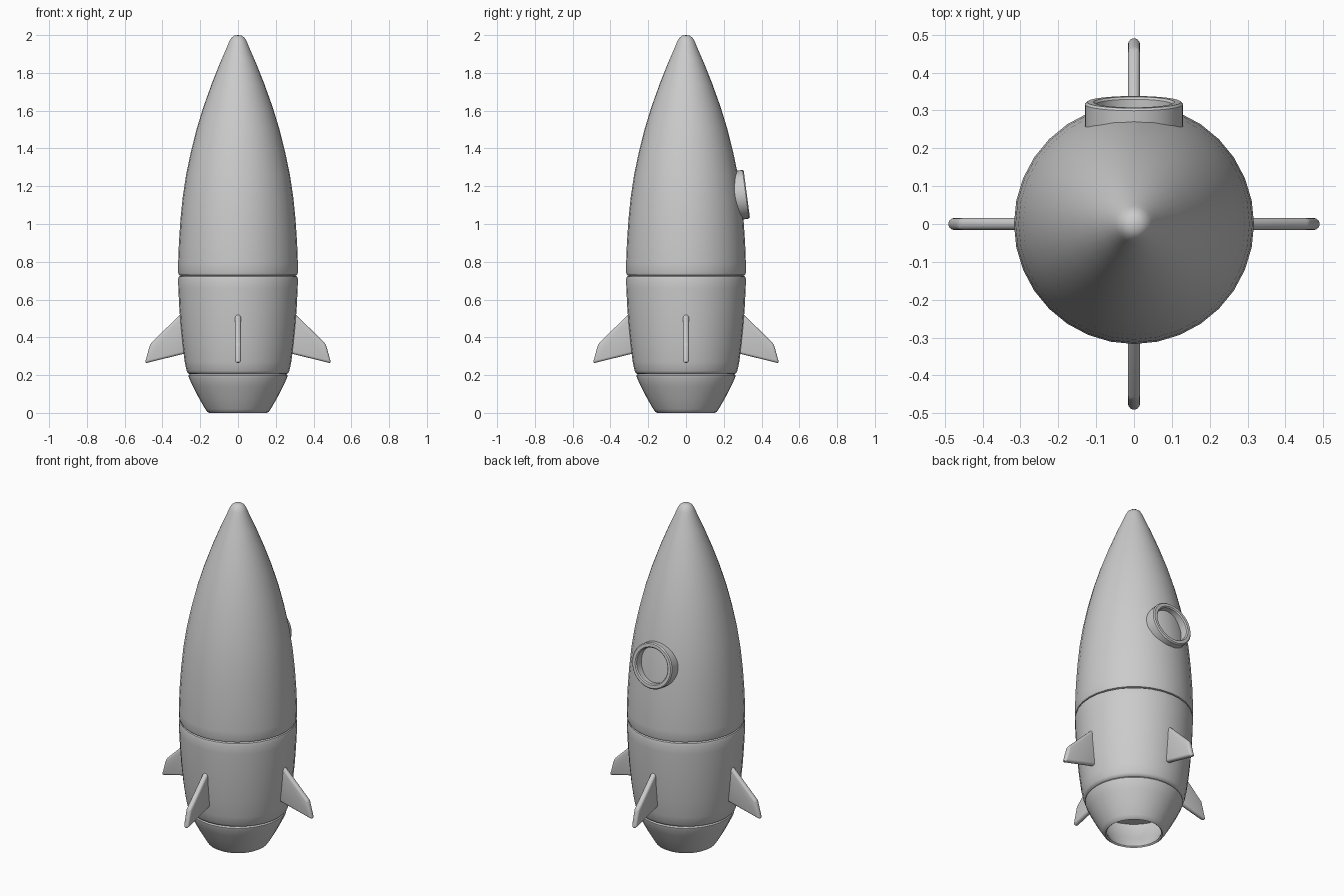
import bpy, bmesh, math
from mathutils import Matrix, Vector

if "Cube" in bpy.data.objects:
    bpy.data.objects.remove(bpy.data.objects["Cube"])


def finish(name, bm, angle=40):
    bmesh.ops.recalc_face_normals(bm, faces=bm.faces[:])
    me = bpy.data.meshes.new(name)
    bm.to_mesh(me)
    bm.free()
    ob = bpy.data.objects.new(name, me)
    bpy.context.collection.objects.link(ob)
    bpy.ops.object.select_all(action='DESELECT')
    ob.select_set(True)
    bpy.context.view_layer.objects.active = ob
    bpy.ops.object.shade_smooth_by_angle(angle=math.radians(angle))
    return ob


def lathe(name, profile, sides=32, closed=False, matrix=Matrix()):
    """Revolve (radius, z) points around z; radius 0 becomes a pole."""
    bm = bmesh.new()
    rings = []
    for r, z in profile:
        if r == 0:
            rings.append([bm.verts.new((0, 0, z))] * sides)
        else:
            rings.append([bm.verts.new((r * math.cos(2 * math.pi * i / sides),
                                        r * math.sin(2 * math.pi * i / sides), z))
                          for i in range(sides)])
    pairs = list(zip(rings, rings[1:]))
    if closed:
        pairs.append((rings[-1], rings[0]))
    for a, b in pairs:
        for i in range(sides):
            j = (i + 1) % sides
            bm.faces.new(list(dict.fromkeys((a[i], a[j], b[j], b[i]))))
    bm.transform(matrix)
    return finish(name, bm)


# Hull: nose section, tail section, separated by thin grooves
lathe("nose_section", [(0.303, 0.727), (0.313, 0.73), (0.317, 0.742), (0.317, 0.79),
                       (0.313, 0.90), (0.305, 1.02), (0.293, 1.14), (0.275, 1.26),
                       (0.250, 1.38), (0.220, 1.50), (0.183, 1.62), (0.140, 1.74),
                       (0.092, 1.86), (0.057, 1.94), (0.047, 1.965), (0.036, 1.985),
                       (0.02, 1.997), (0, 2.0)])
lathe("tail_section", [(0.255, 0.206), (0.264, 0.209), (0.272, 0.222), (0.282, 0.27),
                       (0.294, 0.36), (0.304, 0.46), (0.311, 0.56), (0.316, 0.66),
                       (0.317, 0.708), (0.313, 0.722), (0.303, 0.727)])

# Hollow engine nozzle
lathe("engine_nozzle", [(0.255, 0.206), (0.262, 0.198), (0.26, 0.186), (0.239, 0.14),
                        (0.205, 0.075), (0.173, 0.02), (0.163, 0.006), (0.153, 0.0),
                        (0.146, 0.006), (0.15, 0.02), (0.185, 0.08), (0.225, 0.16),
                        (0.23, 0.19), (0, 0.19)])

# Porthole ring on the back, tilted to follow the hull
normal = Vector((0, math.cos(math.radians(7.5)), math.sin(math.radians(7.5))))
place = Matrix.Translation((0, 0.322, 1.158)) @ normal.to_track_quat('Z', 'Y').to_matrix().to_4x4()
lathe("porthole_ring", [(0.13, -0.075), (0.13, -0.006), (0.124, 0), (0.107, 0),
                        (0.101, -0.006), (0.101, -0.075)], closed=True, matrix=place)

# Four fins with rounded edges
outline = [(0.25, 0.575), (0.465, 0.365), (0.493, 0.262), (0.25, 0.322)]
for k, side in enumerate(("right", "back", "left", "front")):
    bm = bmesh.new()
    face = bm.faces.new([bm.verts.new((x, -0.016, z)) for x, z in outline])
    ext = bmesh.ops.extrude_face_region(bm, geom=[face])
    bmesh.ops.translate(bm, vec=(0, 0.032, 0),
                        verts=[v for v in ext["geom"] if isinstance(v, bmesh.types.BMVert)])
    bmesh.ops.recalc_face_normals(bm, faces=bm.faces[:])
    bmesh.ops.bevel(bm, geom=bm.edges[:], offset=0.013, segments=3, profile=0.5,
                    affect='EDGES', clamp_overlap=True)
    bm.transform(Matrix.Rotation(k * math.pi / 2, 4, 'Z'))
    finish("fin_" + side, bm)
